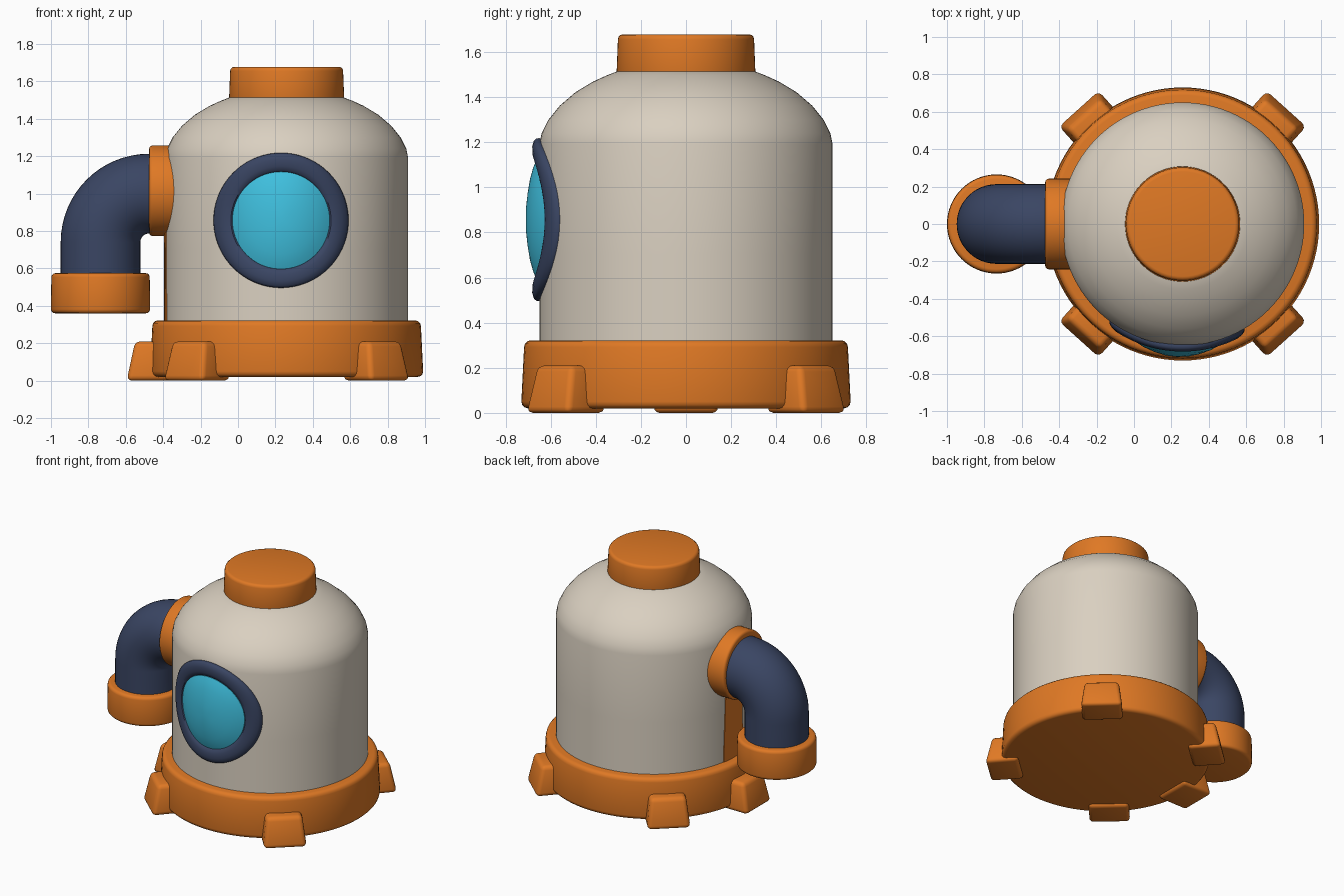
import bpy, bmesh, math
from mathutils import Matrix, Vector

if "Cube" in bpy.data.objects:
    bpy.data.objects.remove(bpy.data.objects["Cube"])

CX = 0.26   # axis of the tank
R = 0.65    # tank radius


def mat(name, col):
    m = bpy.data.materials.new(name)
    m.diffuse_color = (*col, 1)
    m.use_nodes = True
    m.node_tree.nodes["Principled BSDF"].inputs["Base Color"].default_value = m.diffuse_color
    return m


ORANGE = mat("orange", (0.74, 0.19, 0.018))
CREAM = mat("cream", (0.70, 0.63, 0.53))
NAVY = mat("navy", (0.042, 0.06, 0.125))
CYAN = mat("cyan", (0.05, 0.53, 0.74))


def finish(bm, name, m, angle=40):
    bmesh.ops.remove_doubles(bm, verts=bm.verts, dist=1e-5)
    bmesh.ops.recalc_face_normals(bm, faces=bm.faces)
    me = bpy.data.meshes.new(name)
    bm.to_mesh(me)
    bm.free()
    ob = bpy.data.objects.new(name, me)
    bpy.context.collection.objects.link(ob)
    me.materials.append(m)
    bpy.ops.object.select_all(action='DESELECT')
    ob.select_set(True)
    bpy.context.view_layer.objects.active = ob
    bpy.ops.object.shade_smooth_by_angle(angle=math.radians(angle))
    return ob


def lathe_bm(profile, n=64):
    """Revolve (radius, height) points around z."""
    bm = bmesh.new()
    vs = [bm.verts.new((r, 0, z)) for r, z in profile]
    es = [bm.edges.new(p) for p in zip(vs, vs[1:])]
    bmesh.ops.spin(bm, geom=vs + es, cent=(0, 0, 0), axis=(0, 0, 1),
                   angle=math.tau, steps=n, use_merge=True)
    return bm


def lathe(name, profile, m, matrix, n=64):
    bm = lathe_bm(profile, n)
    bm.transform(matrix)
    return finish(bm, name, m)


def disc(r0, r1, z0, z1, b):
    """Closed cylinder profile with rounded rims."""
    arc = [(b * (1 - math.cos(a)), b * (1 - math.sin(a))) for a in (0, math.pi / 6, math.pi / 3, math.pi / 2)]
    return ([(0, z0)] + [(r0 - dr, z0 + dz) for dr, dz in reversed(arc)]
            + [(r1 - dr, z1 - dz) for dr, dz in arc] + [(0, z1)])


# tank body with domed shoulder
axis = Matrix.Translation((CX, 0, 0))
lathe("tank_body", [(0, 0.2), (R, 0.2), (R, 0.7), (R, 1.19), (0.64, 1.24), (0.61, 1.30),
                    (0.56, 1.362), (0.49, 1.422), (0.41, 1.47), (0.35, 1.497),
                    (0.29, 1.52), (0, 1.53)], CREAM, axis, 96)
lathe("top_cap", disc(0.308, 0.302, 1.48, 1.678, 0.022), ORANGE, axis)
lathe("base_ring", disc(0.73, 0.718, 0.02, 0.322, 0.03), ORANGE, axis, 96)

# base feet: tapered rounded blocks, one hidden below the pipe
for i, (deg, reach) in enumerate([(48, 0.835), (132, 0.835), (180, 0.855), (228, 0.835), (312, 0.835)]):
    bm = bmesh.new()
    bmesh.ops.create_cube(bm, size=1)
    for v in bm.verts:
        up = v.co.z > 0
        out = reach - (0.045 if up else 0)
        v.co = Vector((out if v.co.x > 0 else 0.6,
                       math.copysign(0.12 if up else 0.145, v.co.y),
                       0.21 if up else 0))
    bmesh.ops.bevel(bm, geom=bm.edges[:], offset=0.028, segments=3, profile=0.5, affect='EDGES')
    bm.transform(axis @ Matrix.Rotation(math.radians(deg), 4, 'Z'))
    finish(bm, f"foot_{i + 1}", ORANGE)


# porthole: revolved profile wrapped around the tank wall
def wrapped(name, profile, m):
    bm = lathe_bm(profile, 72)
    for v in bm.verts:
        x, z, h = v.co.x - 0.03, v.co.y, v.co.z
        v.co = Vector((CX + x, -math.sqrt(R * R - x * x) - h, 0.857 + z))
    finish(bm, name, m)


wrapped("porthole_frame", [(0.35, -0.03), (0.361, 0.0), (0.36, 0.014), (0.35, 0.025), (0.325, 0.032),
                           (0.29, 0.03), (0.268, 0.022), (0.258, 0.01), (0.255, -0.03)], NAVY)
wrapped("porthole_glass", [(0.262, -0.02), (0.26, 0.016), (0.23, 0.028), (0.18, 0.042),
                           (0.12, 0.052), (0.06, 0.059), (0, 0.061)], CYAN)

# elbow pipe: rings swept along a quarter bend
PX, PR, BX, BZ, BR = -0.735, 0.213, -0.475, 0.74, 0.26
path = [((-0.30, 1.0), 0), ((BX, 1.0), 0)]
for k in range(1, 17):
    a = math.pi / 2 * k / 16
    path.append(((BX - BR * math.sin(a), BZ + BR * math.cos(a)), a))
path.append(((PX, 0.45), math.pi / 2))
bm = bmesh.new()
N, rings = 48, []
for (x, z), a in path:
    nx, nz = -math.sin(a), math.cos(a)
    ring = []
    for j in range(N):
        t = math.tau * j / N
        c = PR * math.cos(t)
        ring.append(bm.verts.new((x + nx * c, PR * math.sin(t), z + nz * c)))
    rings.append(ring)
for r1, r2 in zip(rings, rings[1:]):
    for j in range(N):
        bm.faces.new((r1[j], r1[(j + 1) % N], r2[(j + 1) % N], r2[j]))
bm.faces.new(rings[0])
bm.faces.new(rings[-1])
finish(bm, "elbow_pipe", NAVY)

# pipe collars: wall flange and outlet
lathe("outlet_collar", disc(0.265, 0.263, 0.36, 0.575, 0.022), ORANGE, Matrix.Translation((PX, 0, 0)))
lathe("wall_flange", disc(0.242, 0.242, -0.475, -0.28, 0.018), ORANGE,
      Matrix.Translation((0, 0, 1.015)) @ Matrix.Rotation(math.pi / 2, 4, 'Y'))

# thin orange strip on the wall under the flange
bm = bmesh.new()
cols = []
for k in range(9):
    s = k / 4 - 1
    col = []
    for rad, z, half in ((R - 0.02, 0.3, 10), (R + 0.005, 0.3, 10), (R + 0.005, 0.85, 8), (R - 0.02, 0.85, 8)):
        a = math.pi + math.radians(half) * s
        col.append(bm.verts.new((CX + rad * math.cos(a), rad * math.sin(a), z)))
    cols.append(col)
for c1, c2 in zip(cols, cols[1:]):
    for j in range(4):
        bm.faces.new((c1[j], c1[(j + 1) % 4], c2[(j + 1) % 4], c2[j]))
bm.faces.new(cols[0])
bm.faces.new(cols[-1])
finish(bm, "wall_strip", ORANGE)
